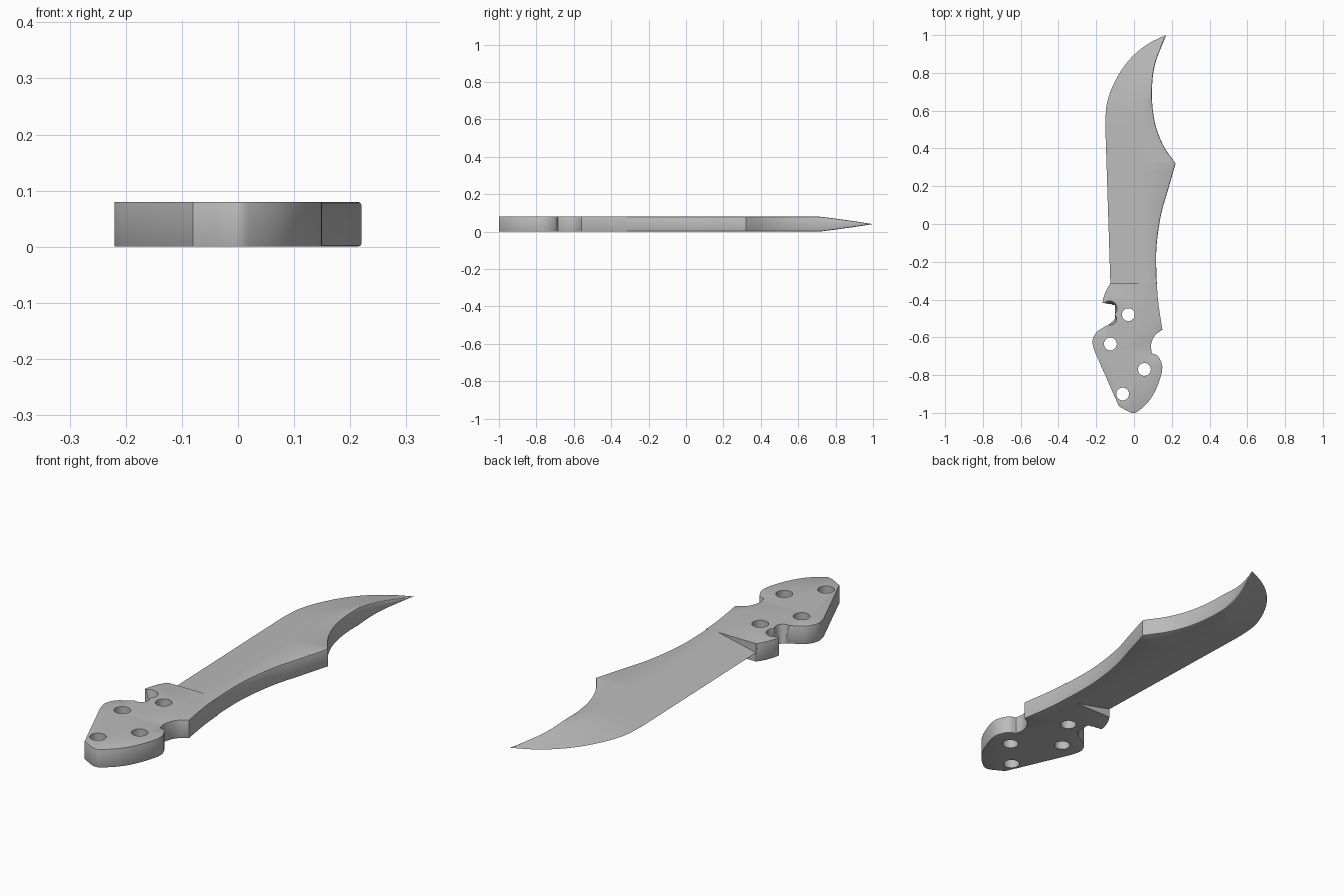
import bpy, bmesh, math
from mathutils import Vector

if "Cube" in bpy.data.objects:
    bpy.data.objects.remove(bpy.data.objects["Cube"])

HALF = 0.04        # half of the stock thickness
ROUND = 0.006      # softened rim
GRIND = 0.185      # width of the ground face
PLUNGE = -0.315    # where the grind stops at the handle
PEAK = 0.32        # corner on the spine

steel = bpy.data.materials.new("grey steel")
steel.use_nodes = True
colour = (0.5, 0.5, 0.5, 1)
steel.diffuse_color = colour
steel.node_tree.nodes["Principled BSDF"].inputs["Base Color"].default_value = colour


def spline(points, steps=8):
    """Smooth curve through the points."""
    p = [Vector(q) for q in points]
    p = [2 * p[0] - p[1]] + p + [2 * p[-1] - p[-2]]
    out = []
    for a, b, c, d in zip(p, p[1:], p[2:], p[3:]):
        for i in range(steps):
            t = i / steps
            out.append(0.5 * (2 * b + (c - a) * t + (2 * a - 5 * b + 4 * c - d) * t ** 2
                              + (3 * b - a - 3 * c + d) * t ** 3))
    return out + [p[-2]]


def x_at(curve, y):
    """Across position of a curve that climbs in y."""
    for a, b in zip(curve, curve[1:]):
        if y <= b.y:
            return a.x + (b.x - a.x) * max(0, y - a.y) / max(b.y - a.y, ROUND ** 3)
    return curve[-1].x


def activate(obj):
    bpy.ops.object.select_all(action='DESELECT')
    obj.select_set(True)
    bpy.context.view_layer.objects.active = obj


def make(name, bm):
    bmesh.ops.recalc_face_normals(bm, faces=bm.faces)
    mesh = bpy.data.meshes.new(name)
    bm.to_mesh(mesh)
    bm.free()
    obj = bpy.data.objects.new(name, mesh)
    bpy.context.collection.objects.link(obj)
    mesh.materials.append(steel)
    return obj


def smooth(obj):
    activate(obj)
    bpy.ops.object.shade_smooth_by_angle(angle=math.radians(30))


# Curves of the cutting edge and the spine, from handle to tip
tip = (0.17, 1)
edge = [Vector((-0.125, PLUNGE))] + spline(
    [(-0.152, 0.53), (-0.145, 0.63), (-0.117, 0.72), (-0.063, 0.82),
     (0.005, 0.9), (0.085, 0.96), tip])
low_spine = spline([(0.15, -0.56), (0.127, -0.4), (0.118, -0.24), (0.12, -0.11),
                    (0.143, 0.05), (0.18, 0.18), (0.22, PEAK)])
high_spine = spline([(0.22, PEAK), (0.153, 0.42), (0.11, 0.54), (0.095, 0.685),
                     (0.11, 0.84), tip])
spine = low_spine + high_spine[1:]

# Blade: rows of wedge sections, thickness grows with distance from the edge
samples = 400
edge_dots = [Vector((x_at(edge, y), y)) for y in
             (PLUNGE + (1 - PLUNGE) * i / samples for i in range(samples + 1))]


def depth(x, y):
    return min((d - Vector((x, y))).length for d in edge_dots)


def section(y):
    xe, xs = x_at(edge, y), x_at(spine, y)
    inset = min(ROUND, (xs - xe) * 0.2)
    lo, hi = xe, xs - inset
    if depth(hi, y) > GRIND:
        for _ in range(12):
            mid = (lo + hi) / 2
            if depth(mid, y) < GRIND:
                lo = mid
            else:
                hi = mid
    top = []
    for i in range(1, 5):
        x = xe + (hi - xe) * i / 4
        top.append((x, HALF * min(1, depth(x, y) / GRIND)))
    top[-1] = (hi, top[-1][1])
    t = HALF * min(1, depth(xs - inset, y) / GRIND)
    top += [(xs - inset, t), (xs - inset * 0.3, t - inset * 0.3), (xs, t - min(inset, t))]
    ring = [(xe, 0)] + top + [(x, -z) for x, z in reversed(top)]
    return [Vector((x, y, HALF + z)) for x, z in ring]


rows = [PLUNGE + (PEAK - PLUNGE) * i / 16 for i in range(16)]
rows += [PEAK + (1 - PEAK) * i / 40 for i in range(41)]
bm = bmesh.new()
rings = [[bm.verts.new(v) for v in section(y)] for y in rows]
for r, s in zip(rings, rings[1:]):
    for i in range(len(r)):
        j = (i + 1) % len(r)
        bm.faces.new((r[i], r[j], s[j], s[i]))
bm.faces.new(rings[0])
bmesh.ops.remove_doubles(bm, verts=bm.verts, dist=0.00002)
smooth(make("blade", bm))

# Handle: outline extruded to full thickness with softened rims
outline = [Vector((x_at(spine, PLUNGE), PLUNGE))]
outline += [v for v in reversed(low_spine) if v.y < PLUNGE - 0.01]
outline += spline([(0.15, -0.56), (0.11, -0.59), (0.09, -0.64), (0.095, -0.685)], 5)[1:]
outline += spline([(0.095, -0.685), (0.127, -0.7), (0.15, -0.76), (0.127, -0.85),
                   (0.085, -0.93), (0.03, -0.985), (-0.01, -1), (-0.08, -0.965)], 5)[1:]
outline += spline([(-0.21, -0.67), (-0.22, -0.62), (-0.2, -0.575), (-0.165, -0.55),
                   (-0.13, -0.53)], 5)
outline += [Vector((-0.1, -0.5)), Vector((-0.1, -0.43))]
outline += spline([(-0.167, -0.417), (-0.16, -0.385), (-0.144, -0.345), (-0.125, PLUNGE)], 5)

bm = bmesh.new()
base = bm.faces.new([bm.verts.new((v.x, v.y, 0)) for v in outline])
grown = bmesh.ops.extrude_face_region(bm, geom=[base])["geom"]
bmesh.ops.translate(bm, vec=(0, 0, 2 * HALF),
                    verts=[g for g in grown if isinstance(g, bmesh.types.BMVert)])
bmesh.ops.recalc_face_normals(bm, faces=bm.faces)
rim = [e for e in bm.edges if abs(e.verts[0].co.z - e.verts[1].co.z) < ROUND
       and min(v.co.y for v in e.verts) < PLUNGE - ROUND]
bmesh.ops.bevel(bm, geom=rim, offset=ROUND, segments=2, profile=0.5,
                affect='EDGES', clamp_overlap=True)
handle = make("handle", bm)


# Round holes and the two flared notches: (x, y, bottom radius, top radius)
holes = [(x, y, 0.034, 0.034) for x, y in
         ((-0.03, -0.48), (-0.125, -0.635), (0.055, -0.77), (-0.06, -0.9))]
holes += [(-0.13, -0.448, 0.024, 0.042), (-0.125, -0.502, 0.018, 0.034)]
for x, y, r1, r2 in holes:
    bm = bmesh.new()
    bmesh.ops.create_cone(bm, cap_ends=True, segments=32, radius1=r1, radius2=r2,
                          depth=2.4 * HALF)
    bmesh.ops.translate(bm, verts=bm.verts, vec=(x, y, HALF))
    cutter = make("hole_cutter", bm)
    cutter.hide_render = True
    activate(handle)
    mod = handle.modifiers.new("hole", 'BOOLEAN')
    mod.operation = 'DIFFERENCE'
    mod.solver = 'EXACT'
    mod.object = cutter
    bpy.ops.object.modifier_apply(modifier=mod.name)
    bpy.data.objects.remove(cutter)
smooth(handle)
